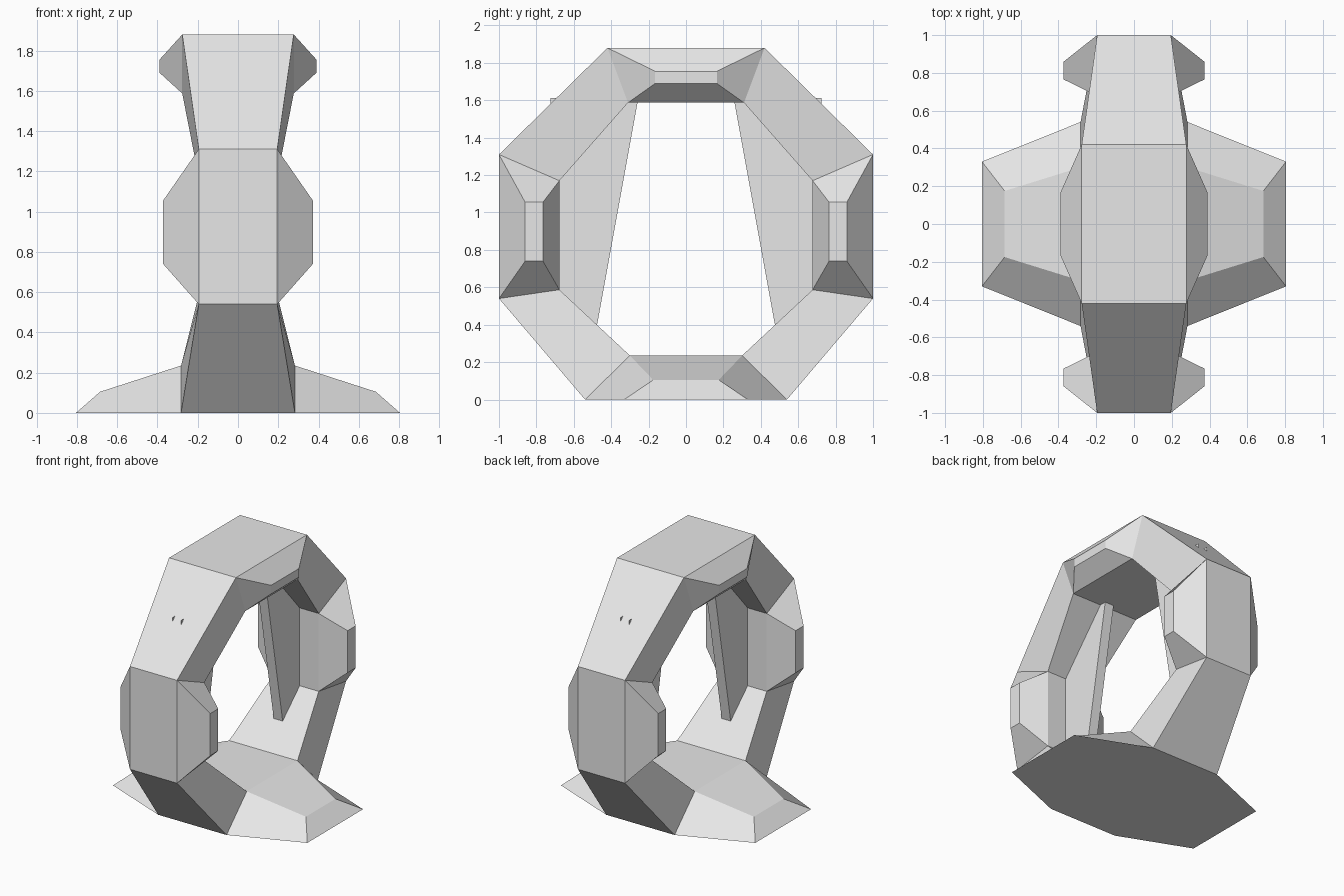
import bpy
import bmesh

cube = bpy.data.objects.get("Cube")
if cube:
    bpy.data.objects.remove(cube, do_unlink=True)

grey = bpy.data.materials.new("plain grey")
grey.use_nodes = True
color = (0.8, 0.8, 0.8, 1)
grey.diffuse_color = color
grey.node_tree.nodes["Principled BSDF"].inputs["Base Color"].default_value = color


def finish(bm, name):
    bmesh.ops.recalc_face_normals(bm, faces=bm.faces)
    mesh = bpy.data.meshes.new(name)
    bm.to_mesh(mesh)
    bm.free()
    mesh.materials.append(grey)
    obj = bpy.data.objects.new(name, mesh)
    bpy.context.collection.objects.link(obj)


# Half profile of the eight-sided ring, bottom to top: y, z, half width
outer = [(0.54, 0, 0.283), (1, 0.54, 0.195), (1, 1.31, 0.195), (0.42, 1.88, 0.277)]
inner = [(0.30, 0.235, 0.283), (0.677, 0.587, 0.195), (0.677, 1.17, 0.195), (0.31, 1.587, 0.277)]


def full(half):
    return half + [(-y, z, w) for y, z, w in reversed(half)]


# Raised caps on the ring's flanks: outer start, outer end, inner end, inner start
back_cap = [(0.86, 0.74, 0.372), (0.86, 1.055, 0.372), (0.765, 1.055, 0.372), (0.765, 0.74, 0.372)]
front_cap = [(-back_cap[k][0],) + back_cap[k][1:] for k in (1, 0, 3, 2)]
top_cap = [(0.165, 1.755, 0.39), (-0.165, 1.755, 0.39), (-0.165, 1.69, 0.39), (0.165, 1.69, 0.39)]
foot_cap = [(-0.33, 0, 0.805), (0.33, 0, 0.805), (0.175, 0.105, 0.685), (-0.175, 0.105, 0.685)]
caps = {1: back_cap, 3: top_cap, 5: front_cap, 7: foot_cap}

# Ring with faceted flanks and spread feet
bm = bmesh.new()
loops = {}
for side in (-1, 1):
    for key, half in (("outer", outer), ("inner", inner)):
        loops[key, side] = [bm.verts.new((side * w, y, z)) for y, z, w in full(half)]
for i in range(8):
    j = (i + 1) % 8
    for key in ("outer", "inner"):
        a, b = loops[key, -1], loops[key, 1]
        bm.faces.new((a[i], a[j], b[j], b[i]))
    for side in (-1, 1):
        o, n = loops["outer", side], loops["inner", side]
        base = [o[i], o[j], n[j], n[i]]
        if i not in caps:
            bm.faces.new(base)
            continue
        cap = [bm.verts.new((side * w, y, z)) for y, z, w in caps[i]]
        bm.faces.new(cap)
        for k in range(4):
            m = (k + 1) % 4
            bm.faces.new((base[k], base[m], cap[m], cap[k]))
finish(bm, "faceted_ring")

# Thin tapering fins inside the ring, open where they sink into it
fin = [(0.255, 1.612), (0.725, 1.612), (0.725, 0.5), (0.49, 0.32)]
for name, direction in (("front_fin", -1), ("back_fin", 1)):
    bm = bmesh.new()
    walls = [[bm.verts.new((x, direction * y, z)) for y, z in fin] for x in (-0.037, 0.037)]
    for wall in walls:
        bm.faces.new(wall)
    bm.faces.new((walls[0][0], walls[0][3], walls[1][3], walls[1][0]))
    finish(bm, name)
